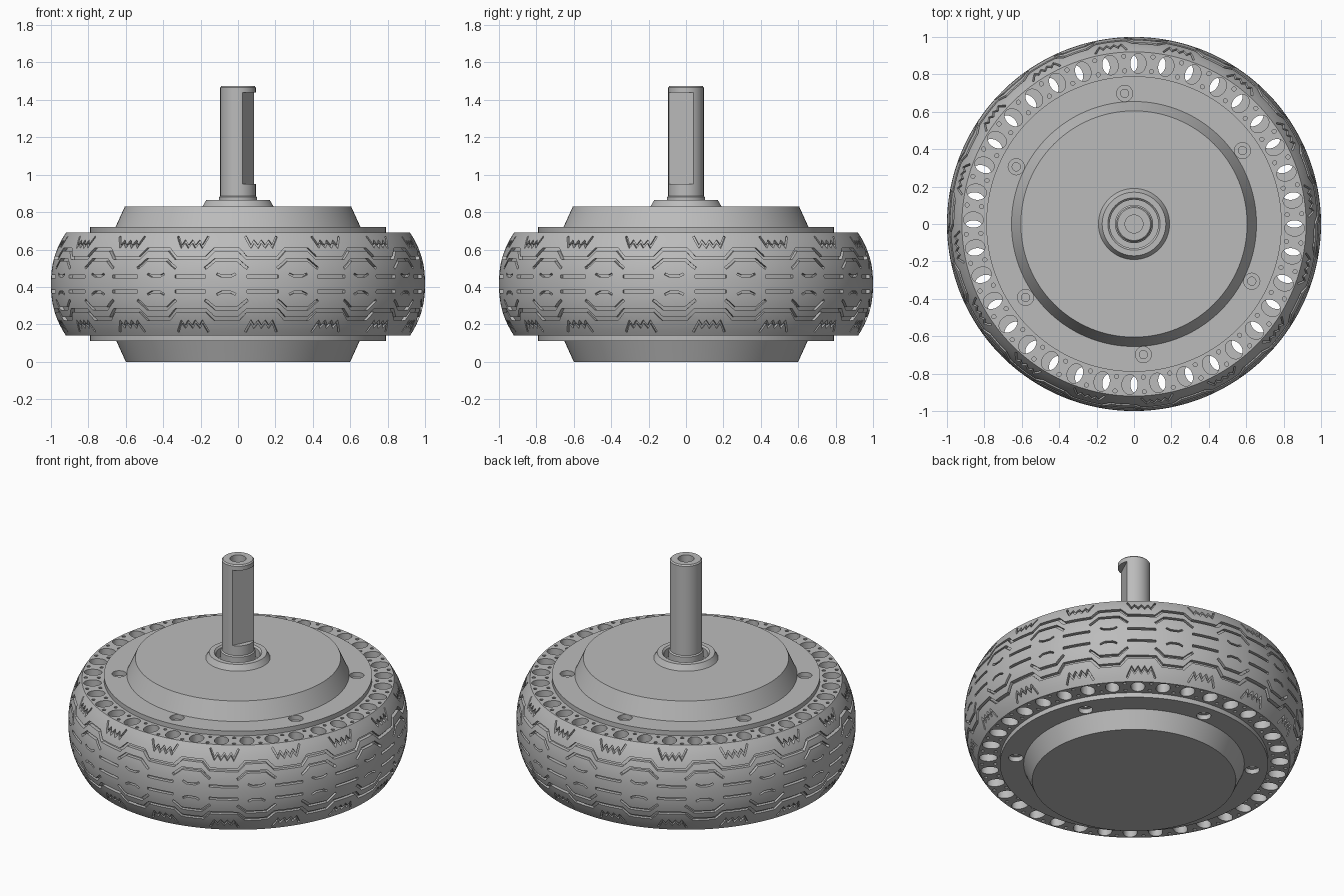
import bpy, bmesh, math
from mathutils import Matrix, Vector

if "Cube" in bpy.data.objects:
    bpy.data.objects.remove(bpy.data.objects["Cube"], do_unlink=True)

MID, HALF = 0.415, 0.275          # tyre mid height and half width
REPEATS = 16                      # tread pattern repeats
PITCH = math.tau / REPEATS
PHASE = math.radians(7.6)

grey = bpy.data.materials.new("plain_grey")
grey.use_nodes = True
grey.diffuse_color = (0.5, 0.5, 0.5, 1)
grey.node_tree.nodes["Principled BSDF"].inputs["Base Color"].default_value = (0.5, 0.5, 0.5, 1)


def finish(bm, name):
    bmesh.ops.recalc_face_normals(bm, faces=bm.faces)
    mesh = bpy.data.meshes.new(name)
    bm.to_mesh(mesh)
    bm.free()
    mesh.materials.append(grey)
    ob = bpy.data.objects.new(name, mesh)
    bpy.context.collection.objects.link(ob)
    return ob


def skin(bm, rings, closed):
    """Join equal rings of points into a tube, capped when open."""
    rows = [[bm.verts.new(p) for p in ring] for ring in rings]
    n = len(rows[0])
    for i in range(len(rows) - (0 if closed else 1)):
        a, b = rows[i], rows[(i + 1) % len(rows)]
        for j in range(n):
            k = (j + 1) % n
            bm.faces.new((a[j], a[k], b[k], b[j]))
    if not closed:
        bm.faces.new(rows[0])
        bm.faces.new(rows[-1])


def lathe(bm, profile, steps, closed=False, matrix=Matrix()):
    """Revolve (radius, height) points about the local z axis."""
    rings = []
    for r, z in profile:
        turn = [math.tau * i / steps for i in range(steps)]
        rings.append([matrix @ Vector((r * math.cos(a), r * math.sin(a), z)) for a in turn])
    skin(bm, rings, closed)


def cut(ob, bm):
    cutter = finish(bm, "cutter")
    mod = ob.modifiers.new("cut", 'BOOLEAN')
    mod.operation = 'DIFFERENCE'
    mod.solver = 'MANIFOLD'
    mod.object = cutter
    bpy.context.view_layer.objects.active = ob
    bpy.ops.object.modifier_apply(modifier=mod.name)
    bpy.data.objects.remove(cutter, do_unlink=True)


def smooth(ob):
    bpy.ops.object.select_all(action='DESELECT')
    ob.select_set(True)
    bpy.context.view_layer.objects.active = ob
    bpy.ops.object.shade_smooth_by_angle(angle=math.radians(28))


def polar(angle, r, z=0.0):
    return Matrix.Rotation(angle, 4, 'Z') @ Matrix.Translation((r, 0, z))


def tread_radius(z):
    return 1 - 0.08 * (abs(z - MID) / HALF) ** 2.3


def groove(bm, path, phi, side, closed=False, width=0.015, depth=0.022):
    """Sweep a box section along (arc length, height above middle) points."""
    fine = []
    pts = path + path[:1] if closed else path
    for (s0, h0), (s1, h1) in zip(pts, pts[1:]):
        if closed and s1 < s0:
            s1 += math.tau
        n = max(1, round(math.hypot(s1 - s0, h1 - h0) / 0.035))
        fine += [Vector((s0 + (s1 - s0) * i / n, h0 + (h1 - h0) * i / n)) for i in range(n)]
    if not closed:
        fine.append(Vector(path[-1]))
    rings = []
    for i, p in enumerate(fine):
        before = p - fine[i - 1] if i else fine[1] - p
        after = fine[i + 1] - p if i + 1 < len(fine) else before
        before, after = before.normalized(), after.normalized()
        along = (before + after).normalized()
        grow = width / 2 / max(0.55, along.dot(before))
        normal = Vector((-along.y, along.x)) * grow
        ring = []
        for sign, lift in ((-1, -depth), (1, -depth), (1, 0.04), (-1, 0.04)):
            q = p + normal * sign
            z = MID + side * q.y
            r = tread_radius(z) + lift
            ring.append((r * math.sin(phi + q.x), -r * math.cos(phi + q.x), z))
        rings.append(ring)
    skin(bm, rings, closed)


# Tyre body with a crowned tread
rows = 20
heights = [MID - HALF + 2 * HALF * i / rows for i in range(rows + 1)]
bm = bmesh.new()
inner = 0.786
lathe(bm, [(inner, heights[0])] + [(tread_radius(z), z) for z in heights]
      + [(inner, heights[-1])], 192, closed=True)
tyre = finish(bm, "tyre")

# Tread grooves, mirrored about the middle
zigzag = [(-0.09, 0.255), (-0.06, 0.2), (-0.042, 0.228), (-0.02, 0.2), (0.0, 0.228),
          (0.02, 0.2), (0.042, 0.228), (0.06, 0.2), (0.09, 0.255)]
arch = [(-0.115, 0.085), (-0.095, 0.1), (-0.06, 0.13), (0.06, 0.13), (0.095, 0.1), (0.115, 0.085)]
smile = [(-0.05, 0.055), (-0.025, 0.043), (0.025, 0.043), (0.05, 0.055)]
dash = [(-0.085, 0.04), (0.085, 0.04)]
hook = [(-0.085, 0.1), (0.085, 0.1)]
wave_unit = [(-0.085, 0.14), (0.085, 0.14), (0.13, 0.185), (PITCH - 0.13, 0.185)]
bm = bmesh.new()
for side in (-1, 1):
    wave = [(k * PITCH + s, h) for k in range(REPEATS) for s, h in wave_unit]
    groove(bm, wave, PHASE, side, closed=True, width=0.018)
    for k in range(REPEATS):
        phi = PHASE + k * PITCH
        groove(bm, zigzag, phi, side, width=0.011)
        groove(bm, dash, phi, side)
        groove(bm, arch, phi + PITCH / 2, side)
        groove(bm, smile, phi + PITCH / 2, side, width=0.011)
cut(tyre, bm)

# Oval cushion holes and pin holes in each sidewall; the lower set is turned over
for side in (1, -1):
    flip = Matrix.Translation((0, 0, MID)) @ Matrix.Rotation(0 if side > 0 else math.pi, 4, 'X')
    bm = bmesh.new()
    for k in range(36):
        angle = math.radians(88.5 + 10 * k)
        oval = flip @ polar(angle, 0.859) @ Matrix.Diagonal((0.053, 0.042, 1, 1))
        lathe(bm, [(1, -0.01), (1, HALF + 0.05)], 24, matrix=oval)
        for r in (0.82, 0.898):
            pin = flip @ polar(angle + math.radians(5), r)
            lathe(bm, [(0.011, HALF - 0.05), (0.011, HALF + 0.05)], 10, matrix=pin)
    cut(tyre, bm)
smooth(tyre)

# Hub casing with raised covers and a bearing cup
bm = bmesh.new()
lathe(bm, [(0.6, 0), (0.65, 0.11), (0.79, 0.11), (0.79, 0.72), (0.655, 0.72), (0.605, 0.83),
           (0.19, 0.83), (0.17, 0.865), (0.14, 0.865), (0.13, 0.855), (0.13, 0.8)], 128)
hub = finish(bm, "hub_casing")

# Stepped screw holes on both sides
bm = bmesh.new()
for side in (1, -1):
    flip = Matrix.Translation((0, 0, MID)) @ Matrix.Rotation(0 if side > 0 else math.pi, 4, 'X')
    for k in range(6):
        place = flip @ polar(math.radians(94.1 + 60 * k), 0.7, 0.305)
        lathe(bm, [(0.022, -0.08), (0.022, -0.03), (0.043, -0.03), (0.043, 0.06)], 24, matrix=place)
cut(hub, bm)
smooth(hub)

# Axle with collar, end bore and one flat
bm = bmesh.new()
lathe(bm, [(0.102, 0.79), (0.102, 0.88), (0.095, 0.887), (0.095, 1.467), (0.088, 1.475),
           (0.048, 1.475), (0.048, 1.3)], 64)
axle = finish(bm, "axle")
bm = bmesh.new()
flat = Matrix.Rotation(math.atan2(-0.43, 0.9), 4, 'Z') @ Matrix.Translation((0.161, 0, 1.195))
bmesh.ops.create_cube(bm, size=1, matrix=flat @ Matrix.Diagonal((0.2, 0.3, 0.49, 1)))
cut(axle, bm)
smooth(axle)
